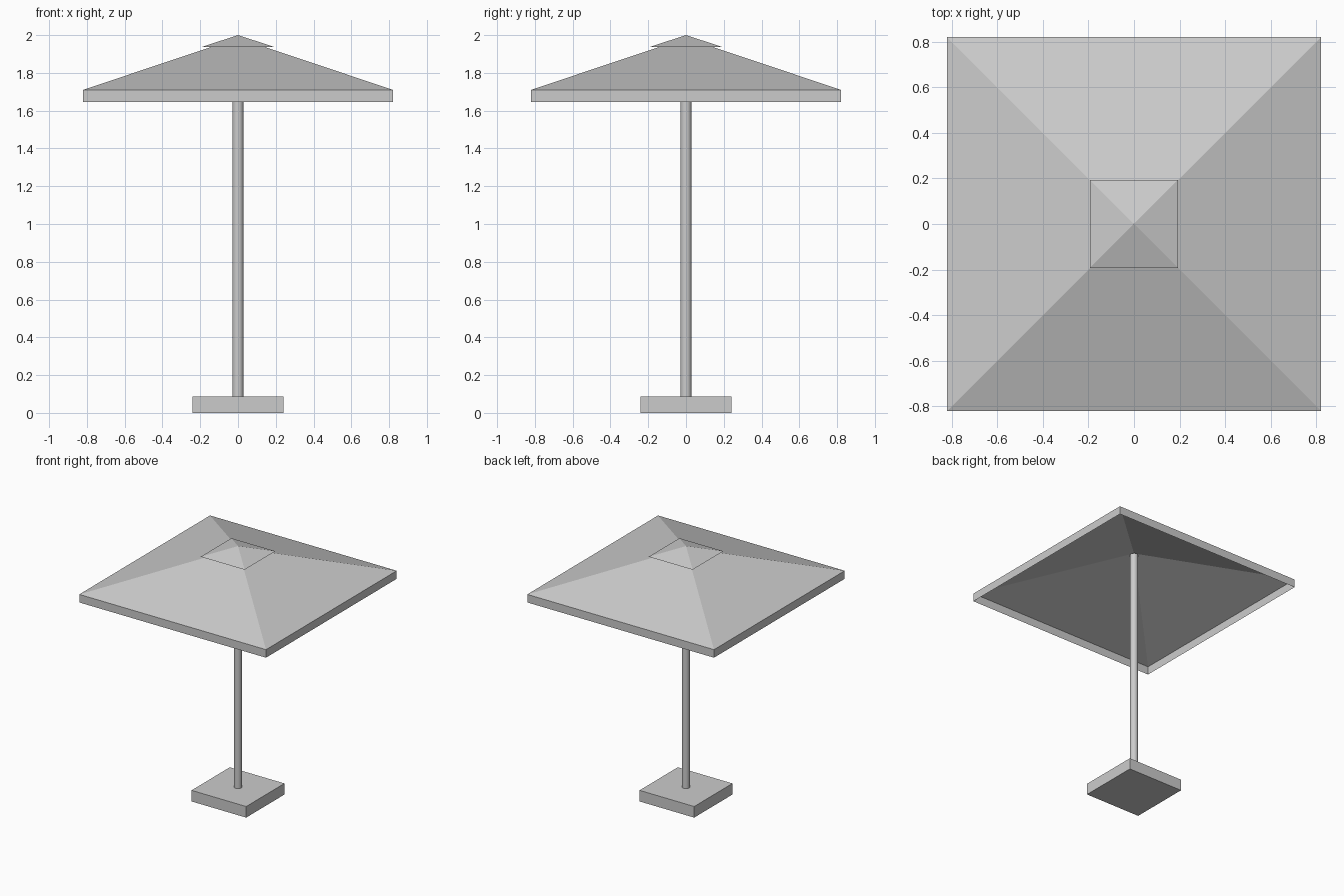
import bpy, bmesh
from math import pi

if "Cube" in bpy.data.objects:
    bpy.data.objects.remove(bpy.data.objects["Cube"])


def add_object(name, bm):
    mesh = bpy.data.meshes.new(name)
    bm.to_mesh(mesh)
    bm.free()
    obj = bpy.data.objects.new(name, mesh)
    bpy.context.collection.objects.link(obj)
    return obj


def square_ring(bm, half, z):
    return [bm.verts.new((sx * half, sy * half, z))
            for sx, sy in ((-1, -1), (1, -1), (1, 1), (-1, 1))]


def cloth_pyramid(name, half, z_edge, z_apex, z_hem=None):
    """Open single-sheet pyramid, with an optional hanging valance."""
    bm = bmesh.new()
    rim = square_ring(bm, half, z_edge)
    apex = bm.verts.new((0, 0, z_apex))
    hem = square_ring(bm, half, z_hem) if z_hem is not None else None
    for i in range(4):
        j = (i + 1) % 4
        bm.faces.new((rim[i], rim[j], apex))
        if hem:
            bm.faces.new((hem[i], hem[j], rim[j], rim[i]))
    return add_object(name, bm)


# Square foot
bpy.ops.mesh.primitive_cube_add(size=1, location=(0, 0, 0.044))
base = bpy.context.object
base.name = "base"
base.scale = (0.48, 0.48, 0.088)

# Round pole, from the foot to the inside of the canopy
z0, z1 = 0.088, 1.97
bpy.ops.mesh.primitive_cylinder_add(vertices=12, radius=0.03, depth=z1 - z0,
                                    location=(0, 0, (z0 + z1) / 2))
pole = bpy.context.object
pole.name = "pole"
bpy.ops.object.shade_smooth_by_angle(angle=pi / 4)

# Canopy with valance, and the small vent cap above it
cloth_pyramid("canopy", 0.82, 1.71, 1.985, 1.646)
cloth_pyramid("vent_cap", 0.193, 1.937, 2.0)
